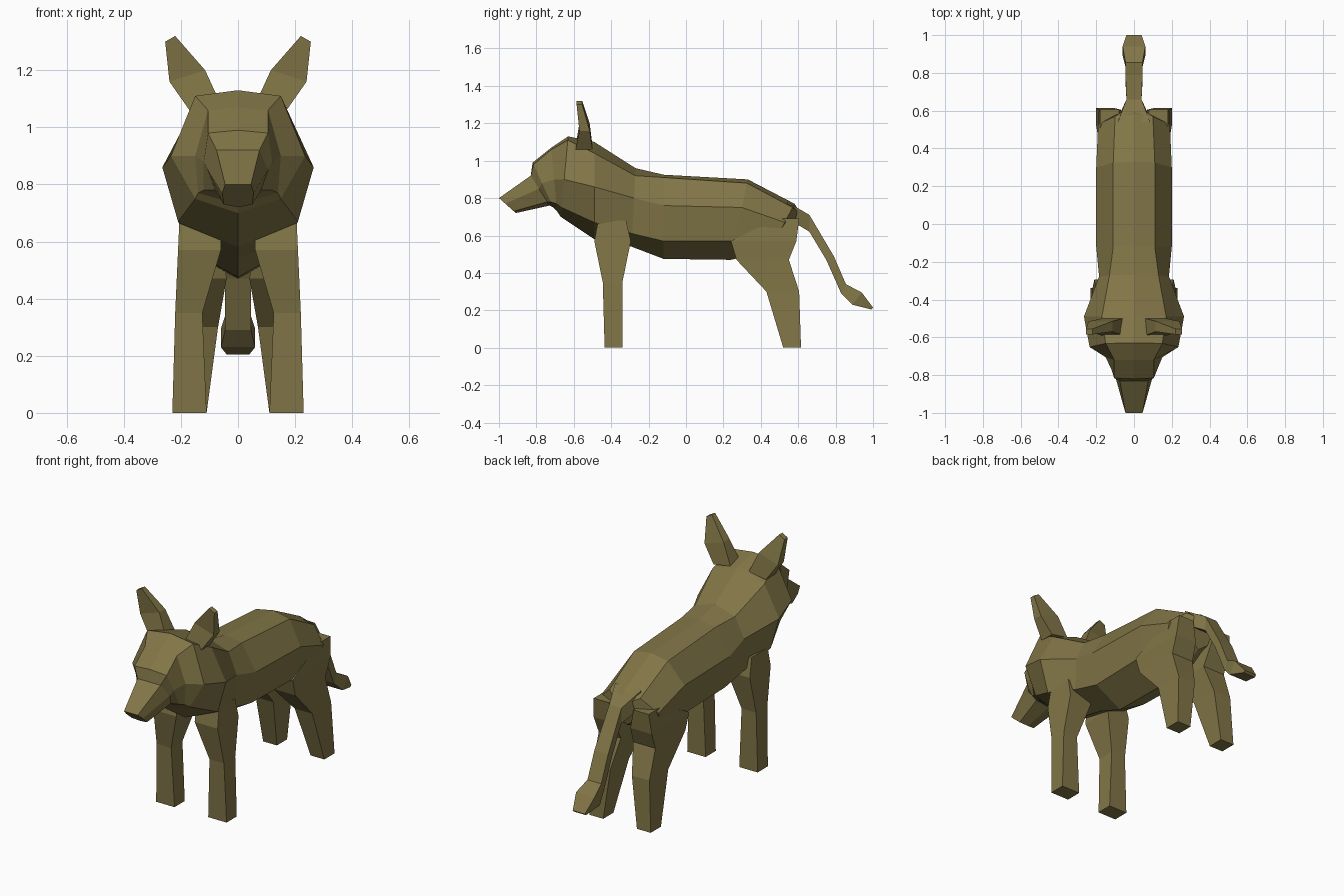
import bpy
import bmesh

cube = bpy.data.objects.get("Cube")
if cube:
    bpy.data.objects.remove(cube)

# One olive coat colour for the whole animal
COAT = (0.22, 0.178, 0.062, 1)
coat = bpy.data.materials.new("olive_coat")
coat.use_nodes = True
coat.diffuse_color = COAT
shader = coat.node_tree.nodes["Principled BSDF"]
shader.inputs["Base Color"].default_value = COAT
shader.inputs["Roughness"].default_value = 0.8


def loft(name, rings, mirrored=False):
    """Skin a list of point rings (in hundredths of a unit) and cap both ends."""
    bm = bmesh.new()
    loops = [[bm.verts.new([c / 100 for c in point]) for point in ring] for ring in rings]
    count = len(loops[0])
    for near, far in zip(loops, loops[1:]):
        for i in range(count):
            j = (i + 1) % count
            bm.faces.new((near[i], near[j], far[j], far[i]))
    bm.faces.new(loops[0])
    bm.faces.new(loops[-1])
    bmesh.ops.recalc_face_normals(bm, faces=bm.faces)
    mesh = bpy.data.meshes.new(name)
    bm.to_mesh(mesh)
    bm.free()
    mesh.materials.append(coat)
    part = bpy.data.objects.new(name, mesh)
    bpy.context.collection.objects.link(part)
    if mirrored:
        part.modifiers.new("left_right", "MIRROR")
    return part


def body_ring(y_top, y_low, z_top, ridge, side, belly, z_low):
    """Symmetric eight-sided section, leaning from y_low to y_top."""
    half = [ridge, side, belly]
    outline = [(0, z_top)] + half + [(0, z_low)] + [(-x, z) for x, z in reversed(half)]
    lean = (y_top - y_low) / (z_top - z_low)
    return [(x, y_low + lean * (z - z_low), z) for x, z in outline]


def leg_ring(z, front, back, inner, outer):
    return [(inner, front, z), (outer, front, z), (outer, back, z), (inner, back, z)]


def tail_ring(top, under, half):
    return [(-half, *top), (half, *top), (half, *under), (-half, *under)]


def ear_ring(inner, outer, front, back):
    (a, low), (b, high) = inner, outer
    return [(a, front, low), (b, front, high), (b, back, high), (a, back, low)]


# Snout, head, chest, trunk and rump in one skin
loft("head_and_body", [
    body_ring(-100, -91, 80, (4.5, 80), (5.5, 77), (5, 73), 72),
    body_ring(-83, -73, 92, (7.5, 92), (10.5, 85), (8, 78), 76),
    body_ring(-82, -71, 99, (10.5, 98), (12, 88), (12, 78), 75),
    body_ring(-72, -69, 107, (10.5, 106), (15, 90), (14, 77), 73),
    body_ring(-63, -67, 113, (15, 111), (23.5, 90), (15, 75), 70),
    body_ring(-49, -49, 110, (17, 104), (26.5, 86), (21, 67), 58),
    body_ring(-27, -29, 96, (13, 92), (18.5, 80), (18, 61), 54),
    body_ring(-12, -12, 92.5, (11, 91), (20, 76), (17, 57), 47.5),
    body_ring(33, 24, 90, (11, 88), (20, 75), (18, 57), 47),
    body_ring(58, 45, 77, (10, 75), (19, 67), (17, 56), 52),
    body_ring(60, 55, 74, (6, 73), (8, 68), (8, 62), 56),
])

# Legs, modelled on one side and mirrored
loft("front_legs", [
    leg_ring(0, -43.5, -34, 11, 23),
    leg_ring(35, -44.5, -34, 12.5, 22),
    leg_ring(57, -49, -29.5, 6, 21),
    leg_ring(68, -47, -32, 6, 20.5),
], mirrored=True)
loft("hind_legs", [
    leg_ring(0, 52, 61.5, 11, 20),
    leg_ring(30, 43, 60.5, 7, 18.5),
    leg_ring(47, 27, 55, 4, 18.5),
    leg_ring(57, 24, 59, 5, 19),
    leg_ring(69, 48, 60.5, 8, 18),
], mirrored=True)

# Ears
loft("ears", [
    ear_ring((6, 108), (17, 106), -59, -50),
    ear_ring((11.5, 120), (24, 116), -57, -51.5),
    ear_ring((22, 132), (25.5, 130), -58.5, -55.5),
], mirrored=True)

# Tail with a tufted end
loft("tail", [
    tail_ring((54, 78), (56, 68), 8.5),
    tail_ring((66, 71), (66, 62), 4),
    tail_ring((79, 49), (75, 47), 4.5),
    tail_ring((85.5, 34), (83, 29), 4.5),
    tail_ring((94, 29.5), (89, 23), 6),
    tail_ring((100, 21.5), (99, 20.5), 4),
])
